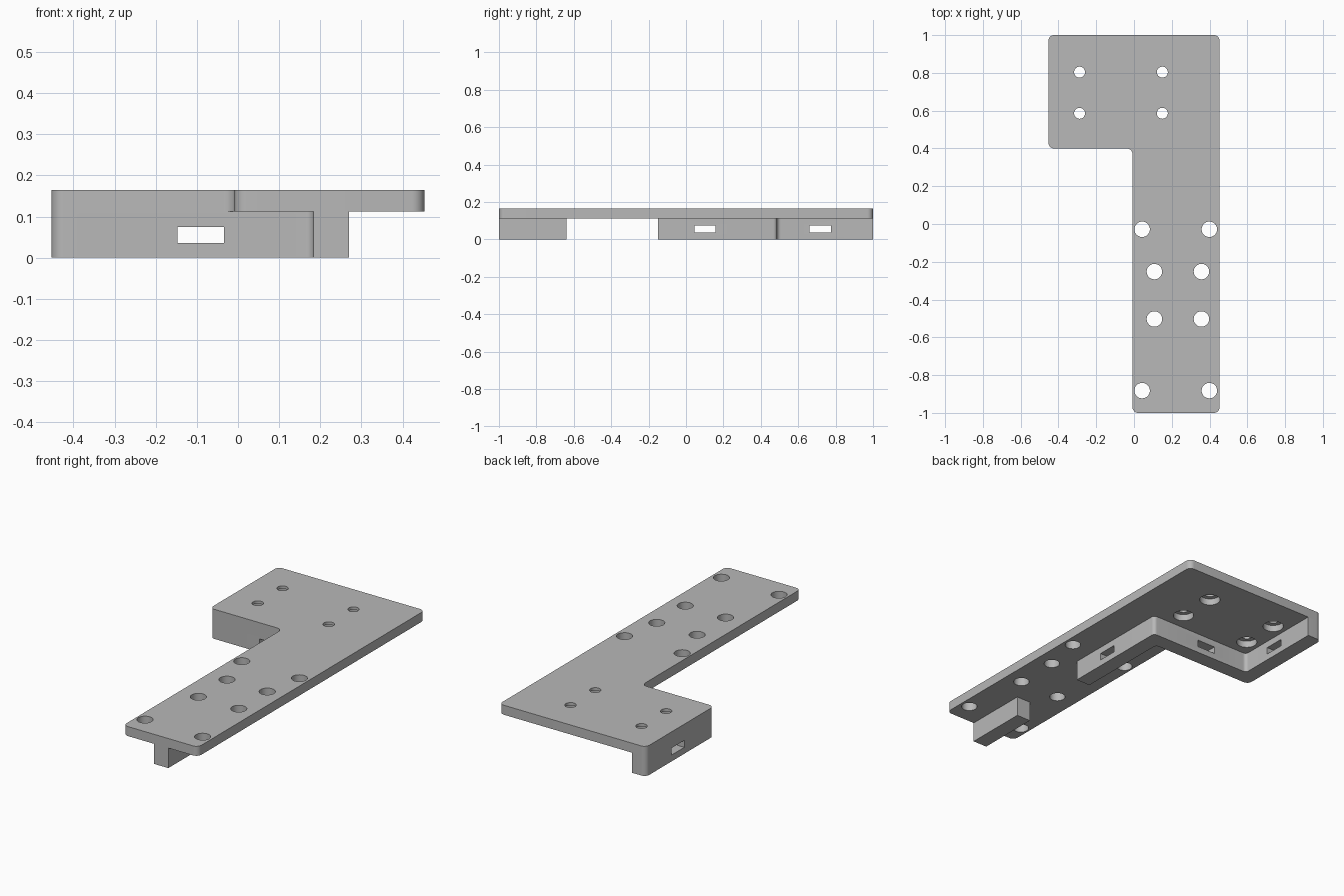
import bpy, bmesh, math
from mathutils import Vector, Matrix

cube = bpy.data.objects.get("Cube")
if cube:
    bpy.data.objects.remove(cube, do_unlink=True)

grey = bpy.data.materials.new("light_grey")
grey.use_nodes = True
COLOUR = (0.48, 0.48, 0.48, 1)
grey.diffuse_color = COLOUR
grey.node_tree.nodes["Principled BSDF"].inputs["Base Color"].default_value = COLOUR

FLOOR, TOP = 0.112, 0.165      # underside and top of the plate
THICK = 0.087                  # wall thickness


def make_object(name, bm):
    bmesh.ops.recalc_face_normals(bm, faces=bm.faces)
    mesh = bpy.data.meshes.new(name)
    bm.to_mesh(mesh)
    bm.free()
    obj = bpy.data.objects.new(name, mesh)
    bpy.context.collection.objects.link(obj)
    obj.data.materials.append(grey)
    return obj


def extrude_outline(name, corners, z0, z1, steps=8):
    """Extrude an outline of (x, y, fillet radius) right-angled corners."""
    bm = bmesh.new()
    points = []
    for i, (x, y, r) in enumerate(corners):
        p = Vector((x, y, z0))
        if r == 0:
            points.append(p)
            continue
        before, after = corners[i - 1], corners[(i + 1) % len(corners)]
        u = (Vector((before[0], before[1], z0)) - p).normalized()
        v = (Vector((after[0], after[1], z0)) - p).normalized()
        for k in range(steps + 1):
            t = math.pi / 2 * k / steps
            points.append(p + r * (u * (1 - math.sin(t)) + v * (1 - math.cos(t))))
    face = bm.faces.new([bm.verts.new(p) for p in points])
    up = bmesh.ops.extrude_face_region(bm, geom=[face])["geom"]
    bmesh.ops.translate(bm, vec=(0, 0, z1 - z0),
                        verts=[e for e in up if isinstance(e, bmesh.types.BMVert)])
    return make_object(name, bm)


def add_cylinder(bm, x, y, radius, z0, z1):
    bmesh.ops.create_cone(bm, cap_ends=True, segments=32, radius1=radius, radius2=radius,
                          depth=z1 - z0, matrix=Matrix.Translation((x, y, (z0 + z1) / 2)))


def add_box(bm, centre, size):
    bmesh.ops.create_cube(bm, size=1, matrix=Matrix.Translation(centre)
                          @ Matrix.Diagonal((*size, 1)))


def cut(obj, bm):
    """Subtract the solids in bm from obj, then drop the cutter."""
    cutter = make_object("cutter", bm)
    cutter.hide_render = True
    mod = obj.modifiers.new("cut", 'BOOLEAN')
    mod.operation, mod.solver, mod.object = 'DIFFERENCE', 'EXACT', cutter
    bpy.context.view_layer.objects.active = obj
    bpy.ops.object.modifier_apply(modifier=mod.name)
    bpy.data.objects.remove(cutter, do_unlink=True)


# L-shaped plate
W, LEG, R = 0.453, -0.008, 0.03
plate = extrude_outline("top_plate", [
    (LEG, -1, R), (W, -1, R), (W, 1, R), (-W, 1, R), (-W, 0.4, R), (LEG, 0.4, R)],
    FLOOR, TOP)

# Through holes: small ones on the wide end, large ones along the leg
small = [(x, y) for x in (-0.288, 0.15) for y in (0.586, 0.804)]
large = [(x, y) for x in (0.108, 0.357) for y in (-0.503, -0.252)]
large += [(x, y) for x in (0.043, 0.399) for y in (-0.882, -0.028)]
bm = bmesh.new()
for x, y in small:
    add_cylinder(bm, x, y, 0.029, 0.05, 0.2)
for x, y in large:
    add_cylinder(bm, x, y, 0.041, 0.05, 0.2)
cut(plate, bm)

# Counterbores under the small holes
bm = bmesh.new()
for x, y in small:
    add_cylinder(bm, x, y, 0.054, 0.05, 0.149)
cut(plate, bm)

# Stepped wall under the plate
RIB0, RIB1 = 0.183, 0.183 + THICK
wall = extrude_outline("stepped_wall", [
    (-W, 0.4, R), (RIB0, 0.4, 0.02), (RIB0, -0.15, 0), (RIB1, -0.15, 0),
    (RIB1, 0.4 + THICK, 0.02), (-W + THICK, 0.4 + THICK, 0.02),
    (-W + THICK, 1, 0), (-W, 1, R)], 0, FLOOR)

# Slots through each run of the wall
bm = bmesh.new()
SLOT, HIGH, MID = 0.113, 0.039, 0.055
add_box(bm, (-0.091, 0.44, MID), (SLOT, 0.2, HIGH))
add_box(bm, (0.226, 0.102, MID), (0.2, SLOT, HIGH))
add_box(bm, (-0.41, 0.718, MID), (0.2, SLOT, HIGH))
cut(wall, bm)

# Short rib under the front end
rib = extrude_outline("front_rib", [
    (RIB0, -1, 0), (RIB1, -1, 0), (RIB1, -0.64, 0), (RIB0, -0.64, 0)], 0, FLOOR)

# Smooth fillets and bores, sharp edges elsewhere
bpy.ops.object.select_all(action='DESELECT')
for obj in (plate, wall, rib):
    obj.select_set(True)
bpy.context.view_layer.objects.active = plate
bpy.ops.object.shade_smooth_by_angle(angle=math.radians(30))
